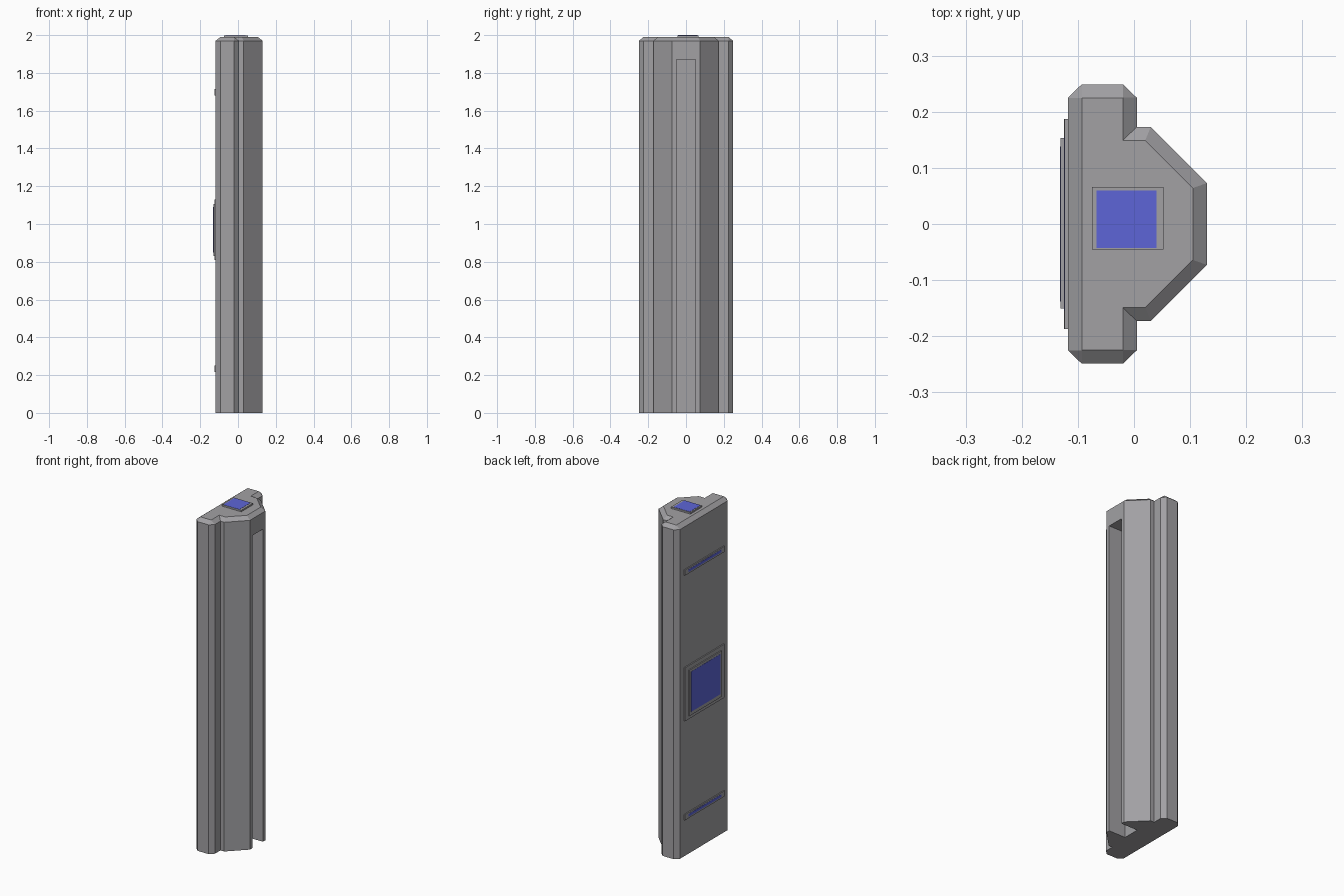
import bpy, bmesh

if "Cube" in bpy.data.objects:
    bpy.data.objects.remove(bpy.data.objects["Cube"])


def material(name, rgb):
    m = bpy.data.materials.new(name)
    m.diffuse_color = (*rgb, 1.0)
    m.use_nodes = True
    m.node_tree.nodes["Principled BSDF"].inputs["Base Color"].default_value = m.diffuse_color
    return m


grey = material("metal_grey", (0.36, 0.355, 0.37))
blue = material("glow_blue", (0.11, 0.13, 0.68))


def finish(name, bm, mat):
    bmesh.ops.recalc_face_normals(bm, faces=bm.faces)
    me = bpy.data.meshes.new(name)
    bm.to_mesh(me)
    bm.free()
    me.materials.append(mat)
    ob = bpy.data.objects.new(name, me)
    bpy.context.collection.objects.link(ob)
    return ob


def box(name, x, y, z, mat):
    """Box from (min, max) pairs on each axis."""
    bm = bmesh.new()
    bmesh.ops.create_cube(bm, size=1)
    for v in bm.verts:
        v.co = [r[0] if c < 0 else r[1] for c, r in zip(v.co, (x, y, z))]
    return finish(name, bm, mat)


def mirrored(half):
    return half + [(x, -y) for x, y in reversed(half)]


# Pillar body: stepped profile extruded up, with a chamfered top
outer = mirrored([(0.13, 0.073), (0.03, 0.173), (0.005, 0.173), (0.005, 0.225),
                  (-0.02, 0.249), (-0.093, 0.249), (-0.118, 0.225)])
inner = mirrored([(0.105, 0.064), (0.02, 0.149), (-0.02, 0.149), (-0.02, 0.225),
                  (-0.02, 0.225), (-0.093, 0.225), (-0.093, 0.225)])
bm = bmesh.new()
rings = [[bm.verts.new((x, y, z)) for x, y in prof]
         for prof, z in ((outer, 0), (outer, 1.97), (inner, 1.99))]
n = len(outer)
for a, b in zip(rings, rings[1:]):
    for i in range(n):
        j = (i + 1) % n
        bm.faces.new((a[i], a[j], b[j], b[i]))
bm.faces.new(rings[0][::-1])
bm.faces.new(rings[-1])
bmesh.ops.remove_doubles(bm, verts=bm.verts, dist=1e-5)
pillar = finish("pillar_body", bm, grey)

# Long groove in the nose, open at the bottom
cutter = box("groove_cutter", (0.02, 0.2), (-0.05, 0.05), (-0.1, 1.87), grey)
cutter.hide_render = True
cutter.hide_viewport = True
cutter.display_type = 'WIRE'
cut = pillar.modifiers.new("groove", 'BOOLEAN')
cut.operation = 'DIFFERENCE'
cut.solver = 'EXACT'
cut.object = cutter

# Top lamp
box("top_lamp_base", (-0.075, 0.053), (-0.045, 0.066), (1.985, 1.999), grey)
box("top_lamp_glow", (-0.067, 0.04), (-0.043, 0.06), (1.998, 2.0), blue)

# Centre panel on the flat back: frame, raised screen and glow
box("panel_frame", (-0.125, -0.11), (-0.187, 0.187), (0.81, 1.13), grey)
box("panel_screen", (-0.131, -0.12), (-0.151, 0.153), (0.83, 1.105), grey)
box("panel_glow", (-0.132, -0.13), (-0.138, 0.138), (0.85, 1.09), blue)

# Upper and lower light strips
for label, zc in (("upper", 1.698), ("lower", 0.234)):
    box(label + "_strip_base", (-0.124, -0.11), (-0.187, 0.187), (zc - 0.017, zc + 0.017), grey)
    box(label + "_strip_glow", (-0.125, -0.123), (-0.155, 0.155), (zc - 0.008, zc + 0.008), blue)
